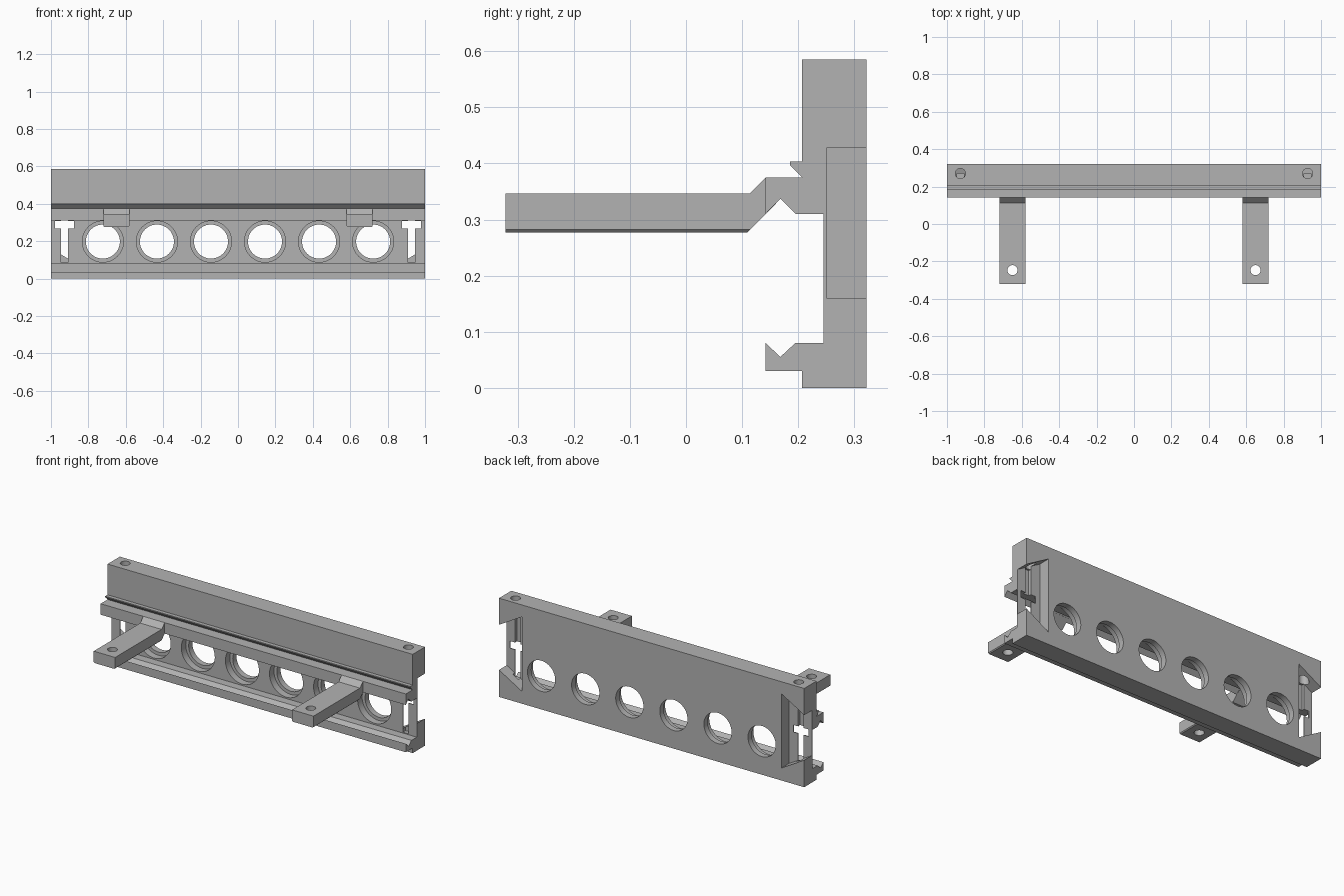
import bpy, bmesh, math
from mathutils import Vector

cube = bpy.data.objects.get("Cube")
if cube:
    bpy.data.objects.remove(cube, do_unlink=True)

grey = bpy.data.materials.new("plain grey")
grey.use_nodes = True
grey.diffuse_color = (0.45, 0.45, 0.45, 1)
grey.node_tree.nodes["Principled BSDF"].inputs["Base Color"].default_value = (0.45, 0.45, 0.45, 1)


def prism(name, points, axis, start, end):
    """Extrude a profile along x (y,z points), y (x,z points) or z (x,y points)."""
    def place(p, t):
        return {"x": (t, p[0], p[1]), "y": (p[0], t, p[1]), "z": (p[0], p[1], t)}[axis]
    bm = bmesh.new()
    face = bm.faces.new([bm.verts.new(place(p, start)) for p in points])
    out = bmesh.ops.extrude_face_region(bm, geom=[face])
    moved = [g for g in out["geom"] if isinstance(g, bmesh.types.BMVert)]
    bmesh.ops.translate(bm, verts=moved, vec=Vector(place((0, 0), end - start)))
    bmesh.ops.recalc_face_normals(bm, faces=bm.faces)
    mesh = bpy.data.meshes.new(name)
    bm.to_mesh(mesh)
    bm.free()
    mesh.materials.append(grey)
    obj = bpy.data.objects.new(name, mesh)
    bpy.context.collection.objects.link(obj)
    return obj


def circle(cx, cy, r, n=48):
    return [(cx + r * math.cos(2 * math.pi * i / n), cy + r * math.sin(2 * math.pi * i / n))
            for i in range(n)]


def rect(x0, x1, z0, z1):
    return [(x0, z0), (x1, z0), (x1, z1), (x0, z1)]


def cut(obj, cutters):
    """Subtract the cutters for good, then remove them."""
    for c in cutters:
        c.hide_render = True
        mod = obj.modifiers.new(c.name, "BOOLEAN")
        mod.operation, mod.solver, mod.object = "DIFFERENCE", "EXACT", c
    bpy.context.view_layer.update()
    graph = bpy.context.evaluated_depsgraph_get()
    mesh = bpy.data.meshes.new_from_object(obj.evaluated_get(graph))
    obj.modifiers.clear()
    obj.data = mesh
    for c in cutters:
        bpy.data.objects.remove(c, do_unlink=True)


def smooth(obj):
    bpy.ops.object.select_all(action="DESELECT")
    obj.select_set(True)
    bpy.context.view_layer.objects.active = obj
    bpy.ops.object.shade_smooth_by_angle(angle=math.radians(30))


# Long rail body with upper and lower grooved lips
rail = prism("rail_body", [
    (0.322, 0), (0.207, 0), (0.207, 0.03), (0.142, 0.03), (0.142, 0.08),
    (0.168, 0.055), (0.195, 0.08), (0.245, 0.08), (0.245, 0.31), (0.195, 0.31),
    (0.168, 0.337), (0.142, 0.31), (0.142, 0.375), (0.207, 0.375), (0.185, 0.397),
    (0.185, 0.403), (0.207, 0.403), (0.207, 0.585), (0.322, 0.585)], "x", -1, 1)

# Six stepped round openings
cutters = []
for i in range(6):
    x = (i - 2.5) * 0.289
    cutters.append(prism("opening", circle(x, 0.198, 0.091), "y", 0.2, 0.4))
    cutters.append(prism("counterbore", circle(x, 0.198, 0.11), "y", 0.2, 0.287))

# Flared end pockets, T slots and vertical pin holes on both ends
for s in (-1, 1):
    pocket = [(0.85, 0.073), (1.1, 0.218), (1.1, 0.369), (0.85, 0.514)]
    cutters += [
        prism("end_pocket", [(s * x, z) for x, z in pocket], "y", 0.25, 0.4),
        prism("slot_stem", rect(s * 0.928 - 0.018, s * 0.928 + 0.018, 0.085, 0.46), "y", 0.232, 0.27),
        prism("slot_head", rect(s * 0.928 - 0.05, s * 0.928 + 0.05, 0.267, 0.309), "y", 0.232, 0.27),
        prism("pin_hole", circle(s * 0.928, 0.27, 0.027), "z", 0.45, 0.7),
    ]
cut(rail, cutters)
smooth(rail)

# Two forward arms with a stepped root, a narrow lower chamfer and an end hole
for side, x in (("left", 0.65), ("right", -0.65)):
    arm = prism(side + "_arm", [
        (-0.322, 0.277), (-0.322, 0.346), (0.113, 0.346), (0.142, 0.375),
        (0.16, 0.36), (0.16, 0.328), (0.109, 0.277)], "x", x - 0.07, x + 0.07)
    bm = bmesh.new()
    bm.from_mesh(arm.data)
    edges = [e for e in bm.edges if all(v.co.z < 0.28 for v in e.verts)
             and abs(e.verts[0].co.y - e.verts[1].co.y) > 0.1]
    bmesh.ops.bevel(bm, geom=edges, offset=0.005, segments=1, affect="EDGES")
    bm.to_mesh(arm.data)
    bm.free()
    cut(arm, [prism("arm_hole", circle(x, -0.247, 0.027), "z", 0.2, 0.5)])
    smooth(arm)
